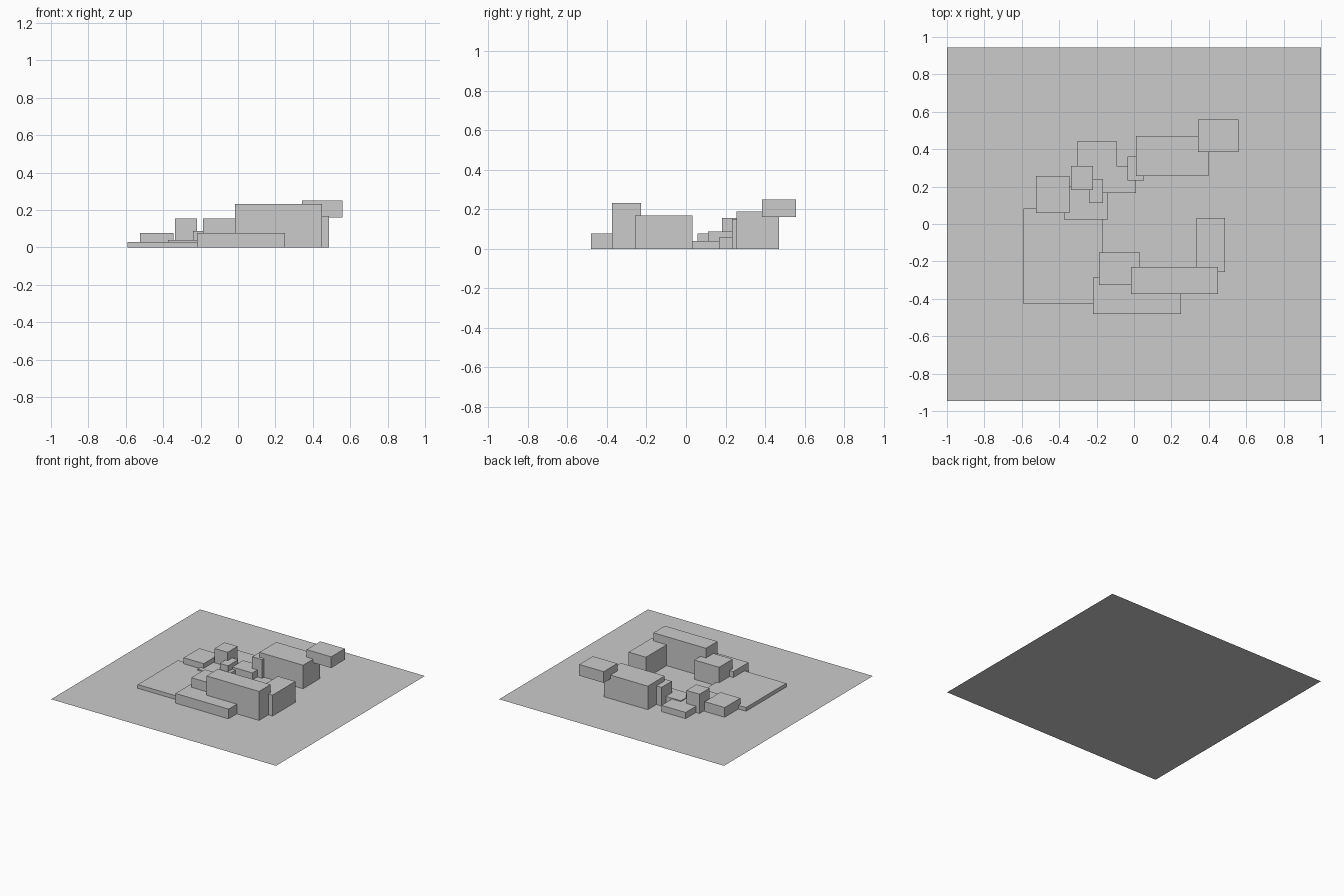
import bpy


def box(name, x0, x1, y0, y1, z0, z1):
    """Axis-aligned box from its limits."""
    bpy.ops.mesh.primitive_cube_add(size=1)
    ob = bpy.context.object
    ob.name = name
    for v in ob.data.vertices:
        v.co.x = x1 if v.co.x > 0 else x0
        v.co.y = y1 if v.co.y > 0 else y0
        v.co.z = z1 if v.co.z > 0 else z0
    return ob


# Flat base sheet
bpy.ops.mesh.primitive_plane_add(size=2)
base = bpy.context.object
base.name = "base_sheet"
for v in base.data.vertices:
    v.co.y *= 0.945

# Blocks: name, x range, y range, z range
blocks = [
    # front cluster
    ("low_terrace", -0.592, -0.165, -0.428, 0.083, 0, 0.03),
    ("front_step", -0.22, 0.252, -0.48, -0.287, 0, 0.078),
    ("front_left_block", -0.187, 0.033, -0.326, -0.153, 0, 0.155),
    ("front_long_block", -0.017, 0.45, -0.375, -0.229, 0, 0.233),
    ("right_block", 0.333, 0.487, -0.257, 0.033, 0, 0.168),
    # back right cluster
    ("back_long_block", 0.01, 0.399, 0.256, 0.471, 0, 0.189),
    ("raised_corner_block", 0.341, 0.559, 0.385, 0.558, 0.16, 0.25),
    ("inner_block", -0.036, 0.053, 0.232, 0.362, 0, 0.15),
    # back left cluster
    ("left_block", -0.524, -0.346, 0.058, 0.257, 0, 0.078),
    ("small_tower", -0.337, -0.22, 0.183, 0.309, 0, 0.155),
    ("low_pad", -0.374, -0.14, 0.023, 0.2, 0, 0.04),
    ("centre_block", -0.24, -0.167, 0.112, 0.241, 0, 0.088),
    ("small_step", -0.17, 0.01, 0.167, 0.307, 0, 0.057),
    ("back_step", -0.305, -0.09, 0.235, 0.44, 0, 0.05),
]
for b in blocks:
    box(*b)
